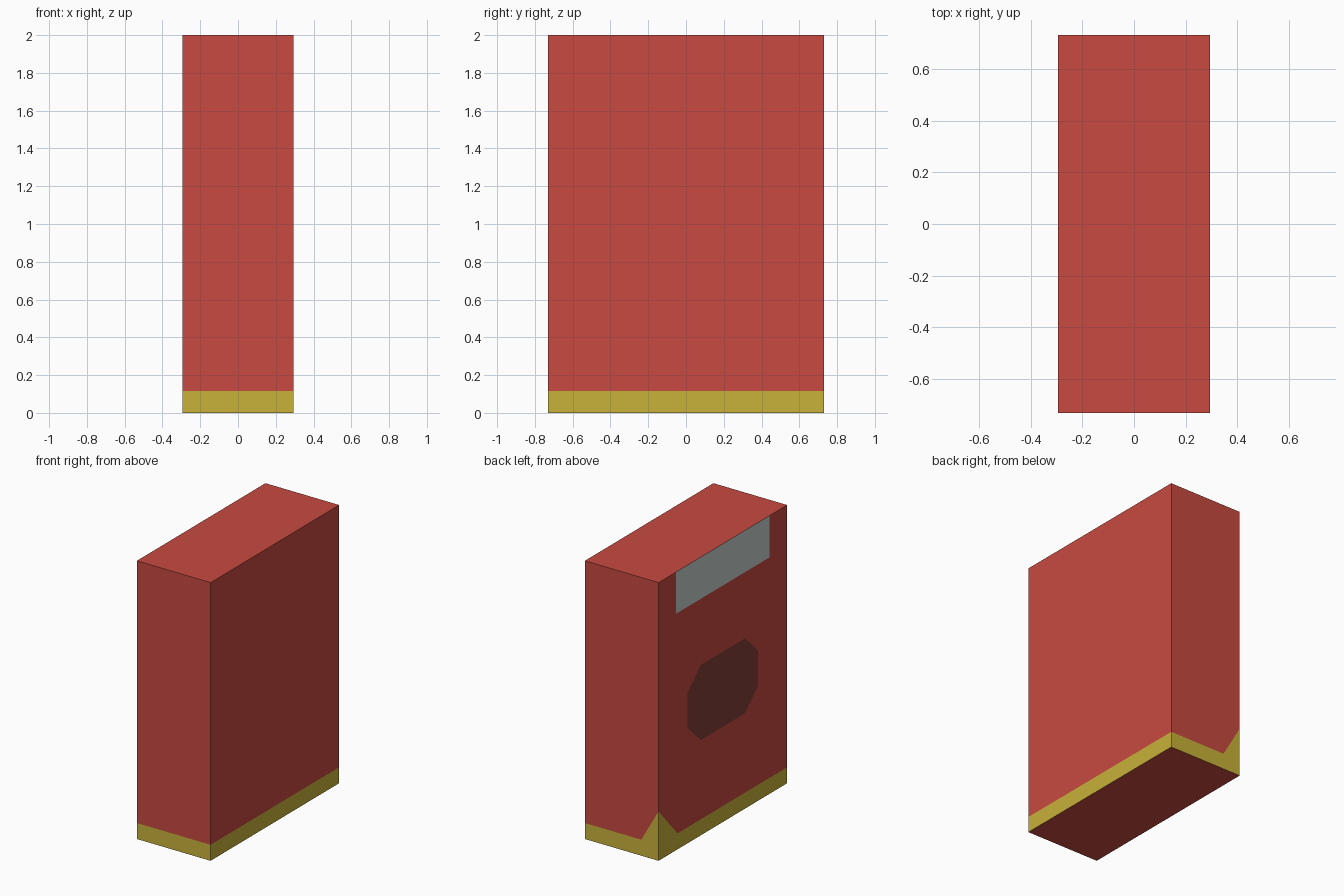
import bpy, bmesh
from mathutils import Vector, Matrix

if "Cube" in bpy.data.objects:
    bpy.data.objects.remove(bpy.data.objects["Cube"])

HX, HY, H = 0.293, 0.73, 2.0
BAND = 0.115

def material(name, rgb):
    m = bpy.data.materials.new(name)
    m.diffuse_color = (*rgb, 1)
    m.use_nodes = True
    m.node_tree.nodes["Principled BSDF"].inputs["Base Color"].default_value = m.diffuse_color
    return m

mats = [material("red", (0.578, 0.0685, 0.053)),
        material("yellow", (0.578, 0.445, 0.042)),
        material("light grey", (0.555, 0.61, 0.59)),
        material("dark brown", (0.216, 0.048, 0.036))]

# Plain box carton
bm = bmesh.new()
bmesh.ops.create_cube(bm, size=1, matrix=Matrix.Translation((0, 0, H / 2))
                      @ Matrix.Diagonal((2 * HX, 2 * HY, H, 1)))

def cut(co, no, pick):
    faces = [f for f in bm.faces if pick(f.normal)]
    geom = set(faces)
    for f in faces:
        geom.update(f.edges)
        geom.update(f.verts)
    bmesh.ops.bisect_plane(bm, geom=list(geom), dist=1e-5, plane_co=co, plane_no=no)
    bm.normal_update()

def walls(n): return abs(n.z) < 0.5
def left(n): return n.x < -0.5

# Base band, and its raised peak at the back left corner
cut((0, 0, BAND), (0, 0, 1), walls)
peak = Vector((-HX, HY, 0.355))
corner_no = (Vector((-HX, 0.515, BAND)) - peak).cross(Vector((-0.155, HY, BAND)) - peak).normalized()
if corner_no.dot(Vector((-1, 1, 0))) < 0:
    corner_no.negate()
cut(peak, corner_no, lambda n: left(n) or n.y > 0.5)

# Top label on the left side
cut((0, 0, 1.7), (0, 0, 1), left)
for s in (-1, 1):
    cut((0, s * 0.53, 0), (0, s, 0), left)

# Eight-sided panel on the left side
CZ = 0.955
octagon = [(0.40, 0.127), (0.25, 0.27), (-0.25, 0.27), (-0.40, 0.127),
           (-0.40, -0.127), (-0.25, -0.27), (0.25, -0.27), (0.40, -0.127)]
sides = []
for (y0, z0), (y1, z1) in zip(octagon, octagon[1:] + octagon[:1]):
    sides.append((Vector((-HX, y0, CZ + z0)), Vector((0, z1 - z0, y0 - y1)).normalized()))
for co, no in sides:
    cut(co, no, left)

# Colour by region
for f in bm.faces:
    c = f.calc_center_median()
    if walls(f.normal):
        if c.z < BAND or (c - peak).dot(corner_no) > 1e-4 and c.z < 0.36:
            f.material_index = 1
        elif left(f.normal) and c.z > 1.7 and abs(c.y) < 0.53:
            f.material_index = 2
        elif left(f.normal) and all((c - co).dot(no) < 0 for co, no in sides):
            f.material_index = 3

me = bpy.data.meshes.new("carton")
bm.to_mesh(me)
bm.free()
for m in mats:
    me.materials.append(m)
bpy.context.collection.objects.link(bpy.data.objects.new("carton", me))
